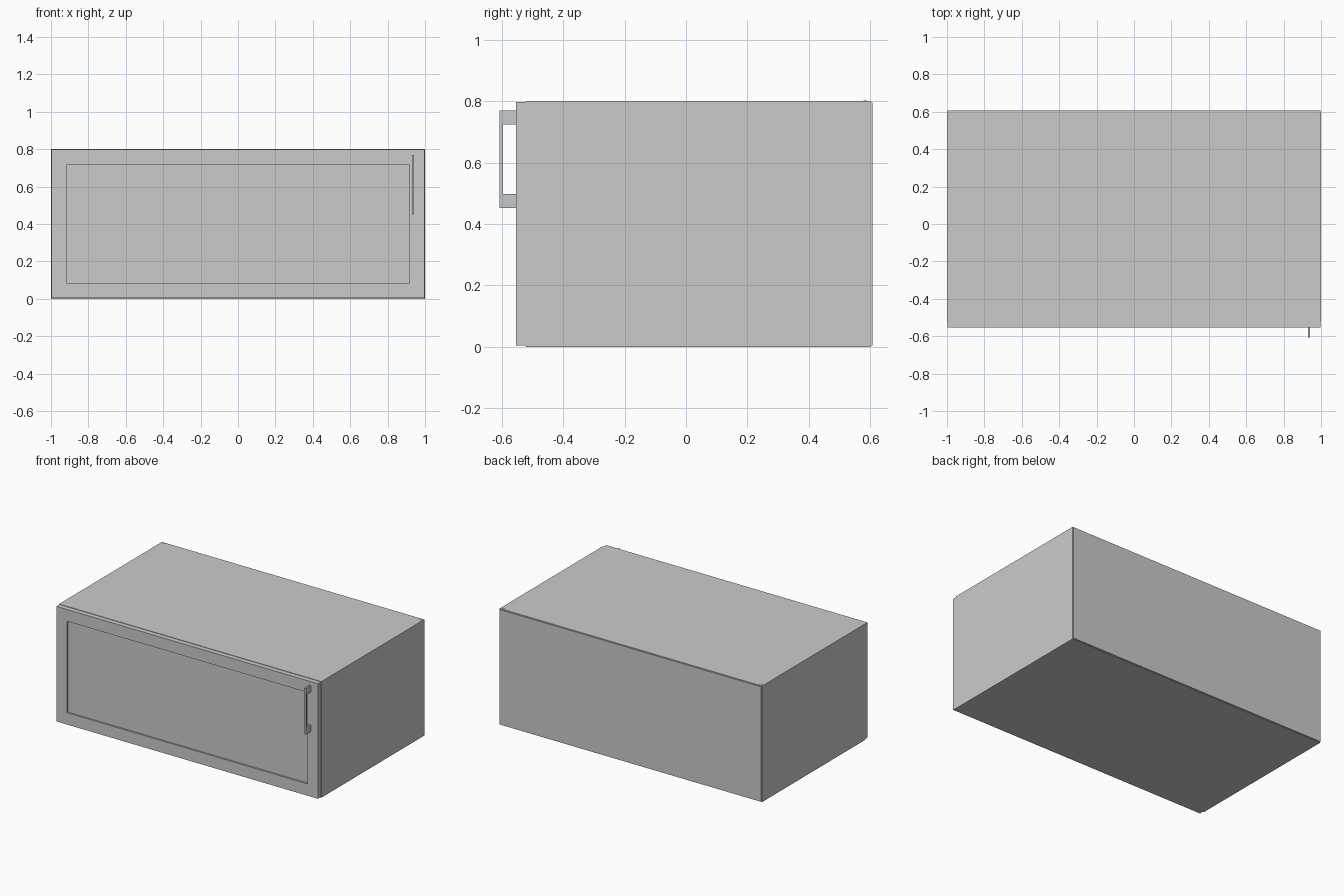
import bpy, bmesh
from mathutils import Vector

if "Cube" in bpy.data.objects:
    bpy.data.objects.remove(bpy.data.objects["Cube"])


def finish(bm, name, mat=None):
    bmesh.ops.recalc_face_normals(bm, faces=bm.faces[:])
    me = bpy.data.meshes.new(name)
    bm.to_mesh(me)
    bm.free()
    ob = bpy.data.objects.new(name, me)
    bpy.context.collection.objects.link(ob)
    if mat:
        me.materials.append(mat)
    return ob


def box_bm(lo, hi):
    lo, hi = Vector(lo), Vector(hi)
    bm = bmesh.new()
    bmesh.ops.create_cube(bm, size=1)
    bmesh.ops.scale(bm, vec=hi - lo, verts=bm.verts)
    bmesh.ops.translate(bm, vec=(lo + hi) / 2, verts=bm.verts)
    return bm


def recess_front(bm, border, depth):
    """Inset the -y face and push it back in to form a pocket."""
    bm.normal_update()
    face = min(bm.faces, key=lambda f: f.calc_center_median().y)
    bmesh.ops.inset_region(bm, faces=[face], thickness=border)
    new = bmesh.ops.extrude_discrete_faces(bm, faces=[face])["faces"][0]
    bmesh.ops.translate(bm, vec=(0, depth, 0), verts=new.verts)


metal = bpy.data.materials.new("metal")
metal.diffuse_color = (0.55, 0.58, 0.64, 1)
metal.use_nodes = True
metal.node_tree.nodes["Principled BSDF"].inputs["Base Color"].default_value = metal.diffuse_color

# Open-fronted carcass
bm = box_bm((-1, -0.52, 0), (1, 0.6, 0.8))
recess_front(bm, 0.032, 1.09)
finish(bm, "carcass")

# Thin back panel, slightly smaller than the carcass
finish(box_bm((-0.997, 0.6, 0.004), (0.997, 0.607, 0.796)), "back_panel")

# Door with a recessed centre panel
bm = box_bm((-0.997, -0.553, 0.004), (0.997, -0.52, 0.797))
recess_front(bm, 0.115, 0.012)
finish(bm, "door")

# Handle: bracket profile in the y-z plane, extruded along x
profile = [(-0.553, 0.452), (-0.607, 0.452), (-0.607, 0.77), (-0.553, 0.77),
           (-0.553, 0.724), (-0.596, 0.724), (-0.596, 0.498), (-0.553, 0.498)]
bm = bmesh.new()
face = bm.faces.new([bm.verts.new((0.929, y, z)) for y, z in profile])
ext = bmesh.ops.extrude_face_region(bm, geom=[face])["geom"]
bmesh.ops.translate(bm, vec=(0.013, 0, 0),
                    verts=[v for v in ext if isinstance(v, bmesh.types.BMVert)])
finish(bm, "handle", metal)

# Small hanging plates in the rear top corners
for side, x in (("left", -0.978), ("right", 0.978)):
    finish(box_bm((x - 0.009, 0.578, 0.79), (x + 0.009, 0.589, 0.801)),
           "hanging_plate_" + side, metal)
